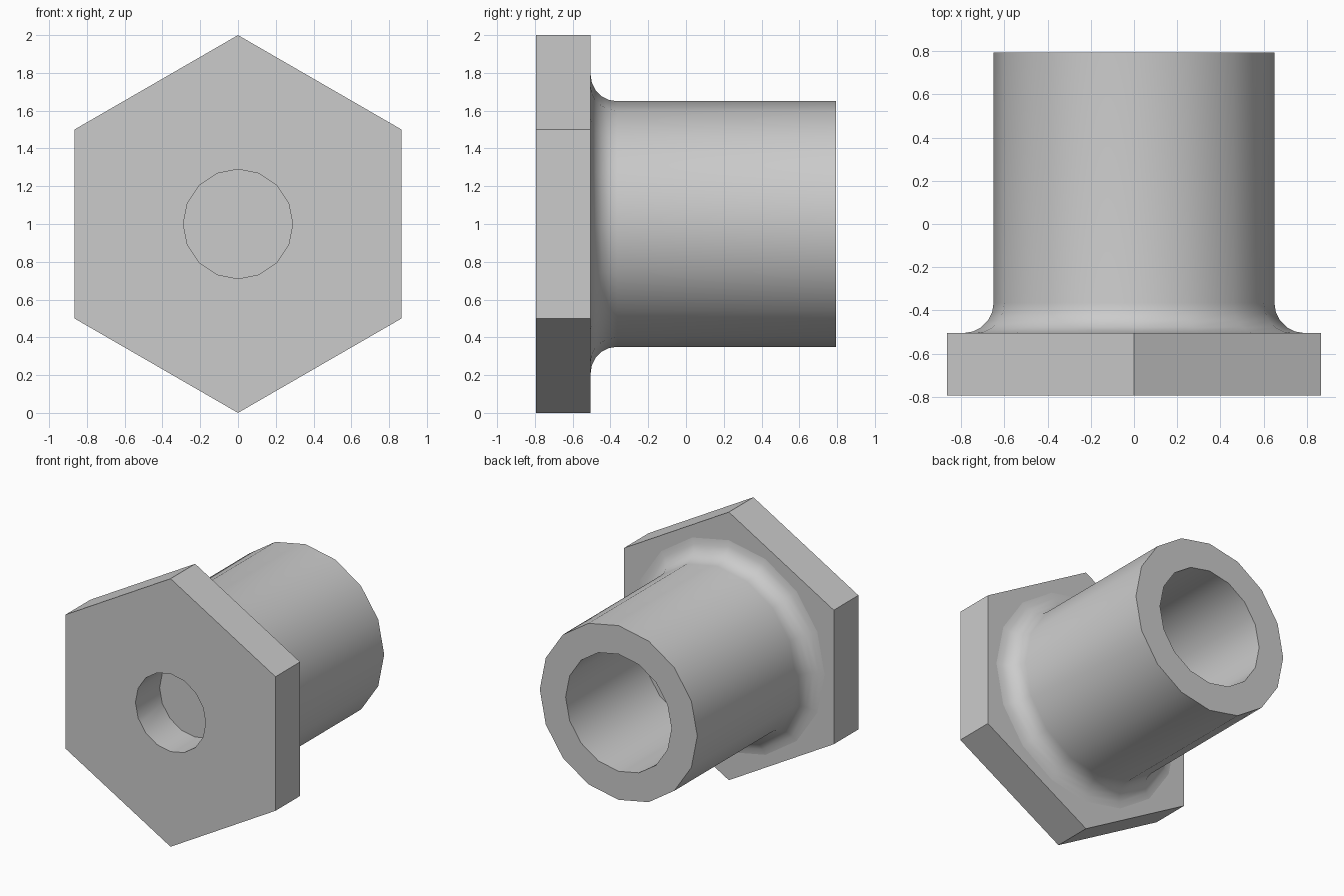
import bpy, bmesh, math
from mathutils import Matrix

old = bpy.data.objects.get("Cube")
if old:
    bpy.data.objects.remove(old, do_unlink=True)

SIDES = 16
CENTRE_Z = 1.0
FRONT, FLANGE_BACK, REAR = -0.795, -0.505, 0.795

grey = bpy.data.materials.new("grey_metal")
grey.use_nodes = True
colour = (0.6, 0.6, 0.6, 1)
grey.diffuse_color = colour
grey.node_tree.nodes["Principled BSDF"].inputs["Base Color"].default_value = colour


def lathe(name, profile, sides):
    """Turn (radius, y) points around the horizontal axis, one vertex straight up."""
    bm = bmesh.new()
    rings = []
    for r, y in profile:
        if r == 0:
            rings.append([bm.verts.new((0, y, CENTRE_Z))] * sides)
            continue
        angles = [math.tau * i / sides for i in range(sides)]
        rings.append([bm.verts.new((r * math.sin(a), y, CENTRE_Z + r * math.cos(a)))
                      for a in angles])
    for a, b in zip(rings, rings[1:]):
        for i in range(sides):
            j = (i + 1) % sides
            corners = list(dict.fromkeys((a[i], a[j], b[j], b[i])))
            bm.faces.new(corners)
    bmesh.ops.recalc_face_normals(bm, faces=bm.faces)
    mesh = bpy.data.meshes.new(name)
    bm.to_mesh(mesh)
    bm.free()
    mesh.materials.append(grey)
    obj = bpy.data.objects.new(name, mesh)
    bpy.context.collection.objects.link(obj)
    return obj


def activate(obj):
    bpy.ops.object.select_all(action='DESELECT')
    obj.select_set(True)
    bpy.context.view_layer.objects.active = obj


# Hexagonal flange with a blind hole in its front
flange = lathe("hex_flange", [(0, FRONT), (1, FRONT), (1, FLANGE_BACK), (0, FLANGE_BACK)], 6)
cutter = lathe("hole_cutter", [(0, -1), (0.29, -1), (0.29, -0.51), (0, -0.51)], SIDES)
cutter.hide_render = True
activate(flange)
cut = flange.modifiers.new("front_hole", 'BOOLEAN')
cut.operation = 'DIFFERENCE'
cut.solver = 'EXACT'
cut.object = cutter
bpy.ops.object.modifier_apply(modifier=cut.name)
bpy.data.objects.remove(cutter, do_unlink=True)

# Tube with a concave fillet at its root and a blind bore from the rear
fillet = []
steps = 5
for i in range(steps + 1):
    a = math.pi / 2 * i / steps
    fillet.append((0.79 - 0.14 * math.sin(a), -0.365 - 0.14 * math.cos(a)))
bore = [(0.65, REAR), (0.437, REAR), (0.437, -0.13), (0, -0.13)]
tube = lathe("tube", [(0, FLANGE_BACK)] + fillet + bore, SIDES)

# Smooth round walls, sharp rims
for obj in (flange, tube):
    activate(obj)
    bpy.ops.object.shade_smooth_by_angle(angle=math.radians(30))
